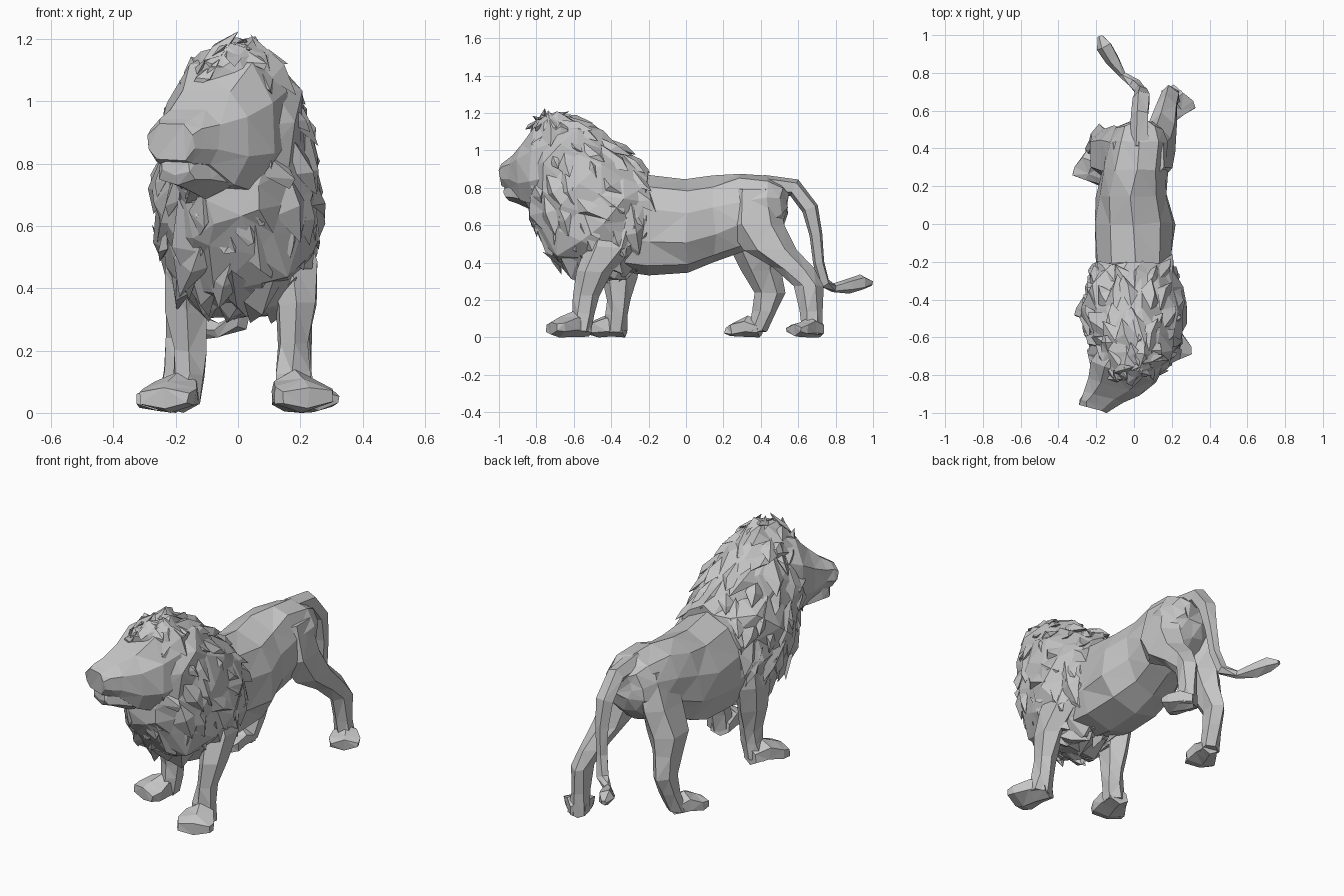
import bpy, bmesh, math, random
from mathutils import Vector

random.seed(4)
if "Cube" in bpy.data.objects:
    bpy.data.objects.remove(bpy.data.objects["Cube"], do_unlink=True)

stone = bpy.data.materials.new("stone_grey")
stone.use_nodes = True
GREY = (0.56, 0.56, 0.56, 1)
stone.diffuse_color = GREY
stone.node_tree.nodes["Principled BSDF"].inputs["Base Color"].default_value = GREY
X, Y, Z = Vector((1, 0, 0)), Vector((0, 1, 0)), Vector((0, 0, 1))


def finish(name, bm, jitter=0.0):
    """Roughen, triangulate and link a faceted mesh."""
    for v in bm.verts:
        v.co += Vector([random.uniform(-jitter, jitter) for _ in range(3)])
        v.co.z = max(v.co.z, 0)
    bmesh.ops.triangulate(bm, faces=bm.faces[:], quad_method='SHORT_EDGE')
    bmesh.ops.recalc_face_normals(bm, faces=bm.faces[:])
    mesh = bpy.data.meshes.new(name)
    bm.to_mesh(mesh)
    bm.free()
    mesh.materials.append(stone)
    obj = bpy.data.objects.new(name, mesh)
    bpy.context.collection.objects.link(obj)


def ring(center, u, v, ru, rv, n, upper=1.0, lower=1.0):
    """Oval cross-section; a power below one makes that half boxier."""
    pts = []
    for i in range(n):
        a = 2 * math.pi * (i + 0.5) / n
        c, s = math.cos(a), math.sin(a)
        c = math.copysign(abs(c) ** (upper if s > 0 else lower), c)
        pts.append(Vector(center) + u * ru * c + v * rv * s)
    return pts


def skin(rings):
    """Bridge the cross-sections and cap both ends."""
    bm = bmesh.new()
    loops = [[bm.verts.new(p) for p in r] for r in rings]
    for a, b in zip(loops, loops[1:]):
        for i in range(len(a)):
            j = (i + 1) % len(a)
            bm.faces.new((a[i], a[j], b[j], b[i]))
    bm.faces.new(loops[0])
    bm.faces.new(loops[-1])
    bmesh.ops.recalc_face_normals(bm, faces=bm.faces[:])
    bm.normal_update()
    return bm


def upright(sections, n, u=X, upper=0.9, lower=0.7):
    """Sections are x, y, bottom, top, half width."""
    return [ring((x, y, (lo + hi) / 2), u, Z, hw, (hi - lo) / 2, n, upper, lower)
            for x, y, lo, hi, hw in sections]


# Torso
torso = [(0, -.45, .36, .93, .19), (0, -.2, .335, .86, .205), (.005, 0, .34, .84, .215),
         (-.01, .15, .39, .86, .19), (.01, .29, .45, .885, .17),
         (.025, .43, .5, .87, .165), (.03, .51, .58, .82, .12), (.03, .54, .66, .79, .06)]
finish("torso", skin(upright(torso, 10)), .011)


# Mane core with zigzag relief, covered in long overlapping locks
def add_lock(bm, p, n, scale):
    flow = Vector((0, .6, -1))
    d = (flow - n * flow.dot(n)).normalized()
    s = n.cross(d)
    d = (d + s * random.uniform(-.4, .4)).normalized()
    p = p + s * random.uniform(-.03, .03) + d * random.uniform(-.04, .04)
    offsets = (d * -.13 - n * .015, s * .06 - n * .012, d * .1 + n * .016, s * -.06 - n * .012)
    rim = [bm.verts.new(p + o * scale) for o in offsets]
    ridge = bm.verts.new(p + n * .026 * scale + d * random.uniform(.0, .05)
                         + s * random.uniform(-.03, .03))
    under = bm.verts.new(p - n * .035)
    for i in range(4):
        j = (i + 1) % 4
        bm.faces.new((rim[i], rim[j], ridge))
        bm.faces.new((rim[j], rim[i], under))


mane = [(-.03, -.83, .62, 1.13, .12), (-.02, -.77, .52, 1.185, .185),
        (0, -.68, .39, 1.195, .225), (0, -.57, .34, 1.16, .25),
        (0, -.45, .3, 1.09, .26), (0, -.33, .34, 1.0, .245), (0, -.21, .46, .885, .2)]
rings = upright(mane, 16, upper=1.0, lower=.65)
for k, r in enumerate(rings):
    mid = sum(r, Vector()) / len(r)
    for i, p in enumerate(r):
        r[i] = p + (p - mid).normalized() * (.015 if (i + k) % 2 else -.01)
core = skin(rings)
spots = [(f.calc_center_median(), f.normal.copy()) for f in core.faces if len(f.verts) == 4]
finish("mane", core, .012)
locks = bmesh.new()
for p, n in spots:
    add_lock(locks, p, n, random.uniform(.75, 1.25) * (.65 if p.y < -.78 else 1))
finish("mane_locks", locks, .008)

# Head turned towards its right, with a blunt muzzle and a separate jaw
side = Vector((.955, -.3, 0)).normalized()
head = [(0, -.68, .72, 1.17, .18), (-.055, -.78, .69, 1.14, .185), (-.105, -.86, .72, 1.045, .15),
        (-.16, -.915, .785, .985, .11), (-.2, -.955, .8, .955, .092), (-.215, -.975, .81, .935, .078)]
finish("head", skin(upright(head, 8, side, .65, .45)), .006)
jaw = [(-.1, -.84, .69, .86, .11), (-.165, -.905, .715, .84, .085),
       (-.195, -.945, .73, .82, .065), (-.2, -.96, .765, .82, .05)]
finish("jaw", skin(upright(jaw, 6, side, .6, .5)), .004)

# Ears
for name, x, y in (("left_ear", .1, -.72), ("right_ear", -.12, -.68)):
    ear = [(x, y, 1.02, 1.12, .05), (x * 1.1, y + .05, 1.04, 1.15, .045),
           (x * 1.2, y + .09, 1.07, 1.12, .02)]
    finish(name, skin(upright(ear, 5)), .004)

# Legs: sections are x, y, z, half width, half depth
legs = {
    "front_left": [(.13, -.37, .64, .09, .13), (.17, -.41, .48, .09, .13),
                   (.19, -.49, .35, .073, .09), (.18, -.53, .22, .053, .068),
                   (.175, -.55, .13, .06, .06), (.18, -.56, .03, .07, .055)],
    "front_right": [(-.13, -.36, .64, .09, .13), (-.165, -.36, .46, .085, .13),
                    (-.165, -.36, .32, .072, .095), (-.155, -.36, .2, .055, .068),
                    (-.155, -.37, .12, .057, .062), (-.18, -.38, .03, .07, .06)],
    "hind_left": [(.095, .36, .79, .075, .13), (.125, .37, .6, .085, .16),
                  (.15, .45, .47, .08, .145), (.17, .575, .37, .062, .11),
                  (.19, .66, .28, .05, .08), (.19, .675, .14, .047, .062),
                  (.2, .68, .02, .055, .055)],
    "hind_right": [(-.045, .36, .79, .08, .13), (-.105, .36, .6, .09, .16),
                   (-.15, .37, .46, .092, .135), (-.165, .4, .36, .073, .11),
                   (-.18, .445, .24, .052, .08), (-.19, .42, .14, .047, .06),
                   (-.21, .38, .03, .055, .05)],
}
for name, sections in legs.items():
    rings = [ring((x, y, z), X, Y, rx, ry, 6) for x, y, z, rx, ry in sections]
    finish(name + "_leg", skin(rings), .007)

# Paws: centre x, y, outward turn in degrees, size
paws = {"front_left": (.185, -.61, 20, 1), "front_right": (-.2, -.41, -20, .95),
        "hind_left": (.215, .655, 32, .8), "hind_right": (-.225, .325, -20, .85)}
for name, (x, y, turn, size) in paws.items():
    a = math.radians(turn)
    ahead = Vector((math.sin(a), -math.cos(a), 0))
    across = Vector((math.cos(a), math.sin(a), 0))
    shape = [(-.09, 0, .1, .055), (-.01, 0, .14, .08), (.07, 0, .105, .105), (.115, .015, .085, .095)]
    sections = []
    for t, lo, hi, hw in shape:
        c = Vector((x, y, 0)) + ahead * t * size
        sections.append((c.x, c.y, lo * size, hi * size, hw * size))
    finish(name + "_paw", skin(upright(sections, 6, across, .7, .6)), .006)

# Tail with its tuft: x, y, z, radius
tail = [(.03, .41, .82, .055), (.035, .58, .8, .05), (.04, .665, .69, .048), (.04, .695, .55, .034),
        (.03, .71, .4, .03), (.005, .74, .29, .032), (-.06, .79, .265, .022),
        (-.115, .87, .275, .042), (-.155, .94, .295, .045), (-.18, .995, .29, .014)]
rings = []
for i, (x, y, z, r) in enumerate(tail):
    before, after = tail[max(i - 1, 0)], tail[min(i + 1, len(tail) - 1)]
    along = (Vector(after[:3]) - Vector(before[:3])).normalized()
    u = (X - along * along.x).normalized()
    rings.append(ring((x, y, z), u, along.cross(u), r, r, 5))
finish("tail", skin(rings), .003)
